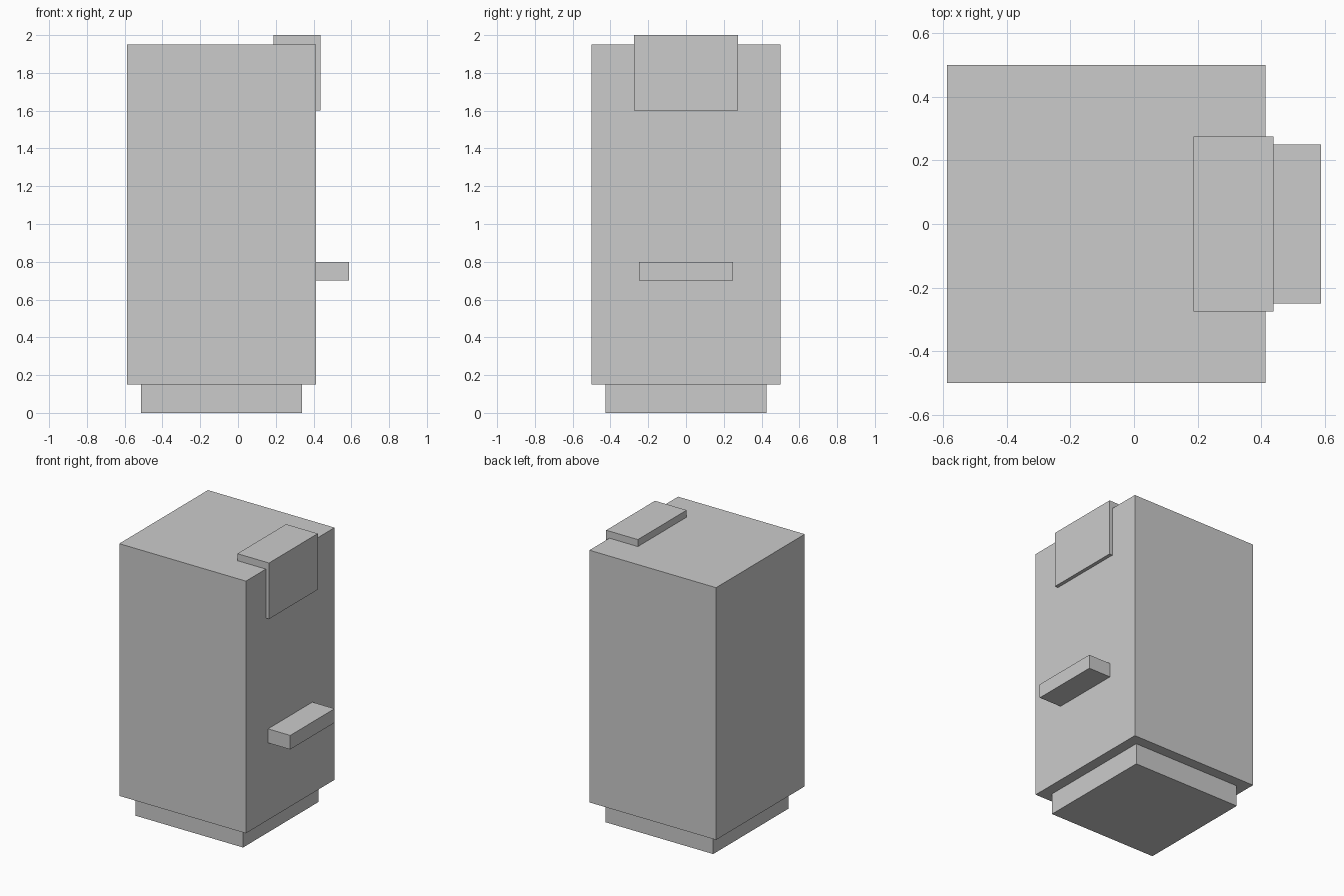
import bpy

if "Cube" in bpy.data.objects:
    bpy.data.objects.remove(bpy.data.objects["Cube"])


def box(name, x, y, z):
    """Axis-aligned box from (min, max) ranges."""
    bpy.ops.mesh.primitive_cube_add(size=1, location=[sum(r) / 2 for r in (x, y, z)])
    ob = bpy.context.object
    ob.name = name
    ob.scale = [r[1] - r[0] for r in (x, y, z)]
    bpy.ops.object.transform_apply(location=False, rotation=False, scale=True)
    return ob


# Recessed plinth under the cabinet
box("plinth", (-0.5125, 0.3375), (-0.425, 0.425), (0, 0.15))

# Main cabinet
box("cabinet", (-0.5875, 0.4125), (-0.5, 0.5), (0.15, 1.95))

# Display block set into the top edge, slightly proud of top and face
box("display_block", (0.1875, 0.4375), (-0.275, 0.275), (1.6, 2.0))

# Ledge sticking out of the face
box("ledge", (0.4125, 0.5875), (-0.25, 0.25), (0.7, 0.8))
